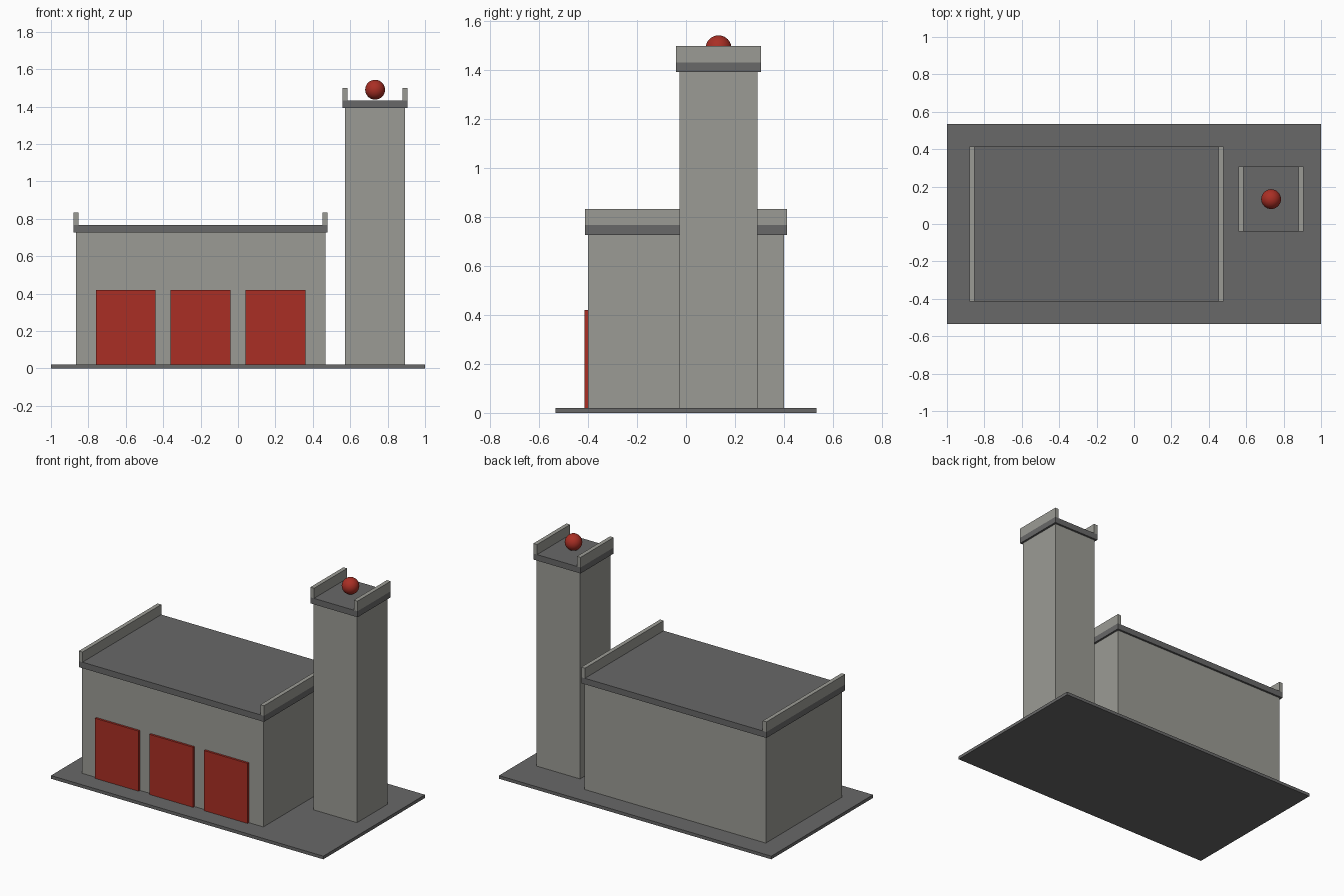
import bpy

cube = bpy.data.objects.get("Cube")
if cube:
    bpy.data.objects.remove(cube, do_unlink=True)


def material(name, colour):
    mat = bpy.data.materials.new(name)
    mat.use_nodes = True
    rgba = (*colour, 1)
    mat.diffuse_color = rgba
    mat.node_tree.nodes["Principled BSDF"].inputs["Base Color"].default_value = rgba
    return mat


concrete = material("light concrete", (0.33, 0.33, 0.30))
slate = material("dark grey", (0.14, 0.14, 0.14))
red = material("red", (0.40, 0.028, 0.018))


def box(name, centre, size, bottom, top, mat):
    """Box with a centre and size in plan, spanning bottom to top."""
    x, y = centre
    bpy.ops.mesh.primitive_cube_add(size=1, location=(x, y, (bottom + top) / 2))
    obj = bpy.context.object
    obj.name = name
    obj.scale = (*size, top - bottom)
    bpy.ops.object.transform_apply(location=False, rotation=False, scale=True)
    obj.data.materials.append(mat)
    return obj


GROUND = 0.021
OVERHANG = 0.0133
SLAB = 0.04
PARAPET_HEIGHT = 0.067
PARAPET_WIDTH = 0.027


def block(name, centre, size, height):
    """Walls with an overhanging roof slab and a parapet along each side."""
    x, y = centre
    width, depth = (s + 2 * OVERHANG for s in size)
    roof_top = height + SLAB
    box(name + "_walls", centre, size, GROUND, height, concrete)
    box(name + "_roof", centre, (width, depth), height, roof_top, slate)
    for side, sign in (("left", 1), ("right", -1)):
        edge = x + sign * (width - PARAPET_WIDTH) / 2
        box(f"{name}_{side}_parapet", (edge, y), (PARAPET_WIDTH, depth),
            roof_top, roof_top + PARAPET_HEIGHT, concrete)


# Ground slab, hall and tower
box("ground_slab", (0, 0), (2, 1.067), 0, GROUND, slate)
block("hall", (-0.2, 0), (1.333, 0.8), 0.727)
tower = (0.733, 0.133)
block("tower", tower, (0.32, 0.32), 1.393)

# Garage doors, standing slightly proud of the front wall
for i, x in enumerate((-0.6, -0.2, 0.2), 1):
    box(f"garage_door_{i}", (x, -0.4), (0.32, 0.028), GROUND, 0.42, red)

# Beacon hovering over the tower roof
bpy.ops.mesh.primitive_uv_sphere_add(segments=32, ring_count=16, radius=0.053,
                                     location=(*tower, 1.49))
beacon = bpy.context.object
beacon.name = "beacon"
beacon.data.materials.append(red)
bpy.ops.object.shade_smooth_by_angle()
